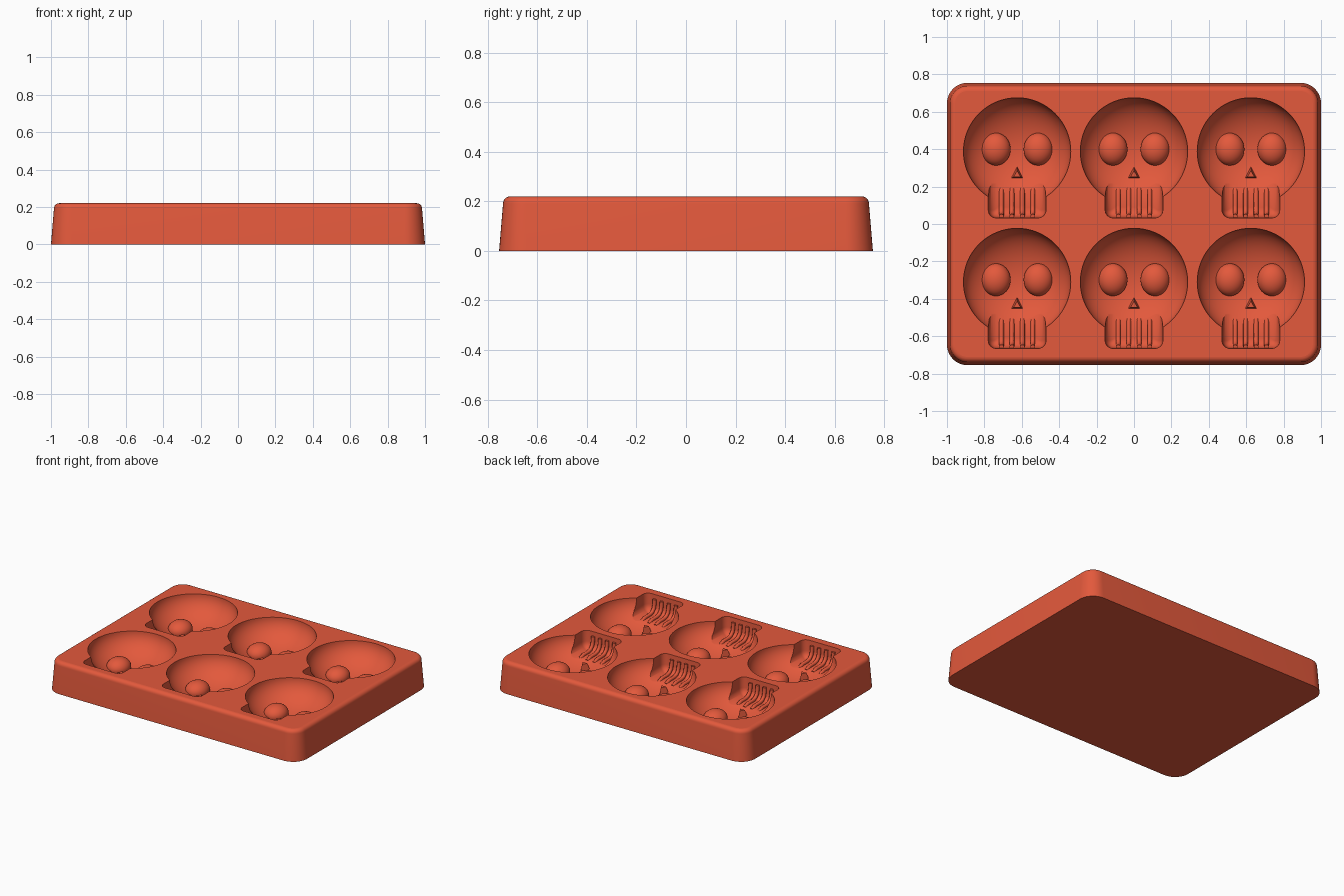
import bpy, bmesh, math
from mathutils import Matrix, Vector

if "Cube" in bpy.data.objects:
    bpy.data.objects.remove(bpy.data.objects["Cube"], do_unlink=True)

HEIGHT = 0.22
CELLS = [Vector((x, y, 0)) for x in (-0.625, 0, 0.625) for y in (-0.31, 0.388)]

terracotta = bpy.data.materials.new("terracotta red")
terracotta.use_nodes = True
terracotta.diffuse_color = (0.77, 0.1, 0.045, 1)
terracotta.node_tree.nodes["Principled BSDF"].inputs["Base Color"].default_value = (0.77, 0.1, 0.045, 1)


def finish(bm, name):
    bmesh.ops.recalc_face_normals(bm, faces=bm.faces)
    mesh = bpy.data.meshes.new(name)
    bm.to_mesh(mesh)
    bm.free()
    mesh.materials.append(terracotta)
    ob = bpy.data.objects.new(name, mesh)
    bpy.context.collection.objects.link(ob)
    return ob


def select(ob):
    bpy.ops.object.select_all(action='DESELECT')
    ob.select_set(True)
    bpy.context.view_layer.objects.active = ob


def smooth(ob, angle=35):
    select(ob)
    bpy.ops.object.shade_smooth_by_angle(angle=math.radians(angle))


def rounded_block(bm, half_x, half_y, radius, profile, center, segs=10):
    """Stack rounded rectangles; profile holds (inset, z) pairs."""
    rings = []
    for inset, z in profile:
        r = max(radius - inset, 0.008)
        ring = []
        for q, (sx, sy) in enumerate(((1, 1), (-1, 1), (-1, -1), (1, -1))):
            for i in range(segs + 1):
                a = math.pi / 2 * (q + i / segs)
                corner = Vector((sx * (half_x - inset - r), sy * (half_y - inset - r), z))
                ring.append(bm.verts.new(center + corner + Vector((math.cos(a), math.sin(a), 0)) * r))
        rings.append(ring)
    for low, high in zip(rings, rings[1:]):
        for i in range(len(low)):
            j = (i + 1) % len(low)
            bm.faces.new((low[i], low[j], high[j], high[i]))
    bm.faces.new(rings[0][::-1])
    bm.faces.new(rings[-1])


def ellipsoids(bm, centers, size, u=48, v=32):
    for c in centers:
        bmesh.ops.create_uvsphere(bm, u_segments=u, v_segments=v, radius=1,
                                  matrix=Matrix.Translation(c) @ Matrix.Diagonal((*size, 1)))


def fillet(inset, z, r, sign, steps=6):
    """Quarter round: sign 1 rounds a top edge, -1 a bottom edge."""
    arc = [(inset + r * (1 - math.cos(a)), z + sign * r * math.sin(a))
           for a in (math.pi / 2 * i / steps for i in range(steps + 1))]
    return arc if sign > 0 else arc[::-1]


# Tray body with drafted sides and a rounded top rim
bm = bmesh.new()
rounded_block(bm, 1.0, 0.755, 0.11, [(0, 0)] + fillet(0.016, HEIGHT - 0.028, 0.028, 1), Vector())
tray = finish(bm, "tray")

# Cutters: round cranium hollows and rounded jaw hollows
bm = bmesh.new()
ellipsoids(bm, [c + Vector((0, 0, HEIGHT + 0.001)) for c in CELLS], (0.287, 0.287, 0.18), 64, 40)
craniums = finish(bm, "cranium_cutter")

bm = bmesh.new()
for c in CELLS:
    rounded_block(bm, 0.157, 0.13, 0.045, fillet(0.006, 0.145, 0.05, -1) + [(0, HEIGHT + 0.05)],
                  c + Vector((0, -0.228, 0)), 6)
jaws = finish(bm, "jaw_cutter")

for cutter in (craniums, jaws):
    cutter.hide_render = True
    for p in cutter.data.polygons:
        p.use_smooth = True
    mod = tray.modifiers.new("hollow", 'BOOLEAN')
    mod.operation = 'DIFFERENCE'
    mod.solver = 'EXACT'
    mod.object = cutter
    select(tray)
    bpy.ops.object.modifier_apply(modifier=mod.name)
    bpy.data.objects.remove(cutter, do_unlink=True)

smooth(tray)
for p in tray.data.polygons:
    if abs(p.normal.z) > 0.999 and (p.center.z > HEIGHT - 0.002 or p.center.z < 0.002):
        p.use_smooth = False

# Eye domes rising from the cranium floor
bm = bmesh.new()
ellipsoids(bm, [c + Vector((s * 0.113, 0.012, 0.066)) for c in CELLS for s in (-1, 1)],
           (0.078, 0.087, 0.062), 32, 20)
smooth(finish(bm, "eyes"))

# Tapered triangular noses
bm = bmesh.new()
for c in CELLS:
    bmesh.ops.create_cone(bm, cap_ends=True, segments=3, radius1=0.047, radius2=0.022, depth=0.07,
                          matrix=Matrix.Translation(c + Vector((0, -0.125, 0.07))))
finish(bm, "noses")

# Teeth: round ridges that run along the jaw floor and up its front wall
curve = bpy.data.curves.new("teeth", 'CURVE')
curve.dimensions = '3D'
curve.bevel_depth = 0.013
curve.bevel_resolution = 3
curve.use_fill_caps = True
path = [(-0.2, 0.085), (-0.235, 0.1), (-0.29, 0.1), (-0.318, 0.108), (-0.338, 0.128), (-0.345, 0.155), (-0.348, 0.19)]
for c in CELLS:
    for x in (-0.084, -0.028, 0.028, 0.084):
        spline = curve.splines.new('POLY')
        spline.points.add(len(path) - 1)
        for point, (y, z) in zip(spline.points, path):
            point.co = (c.x + x, c.y + y, z, 1)
teeth = bpy.data.objects.new("teeth", curve)
bpy.context.collection.objects.link(teeth)
curve.materials.append(terracotta)
select(teeth)
bpy.ops.object.convert(target='MESH')
smooth(bpy.context.view_layer.objects.active, 50)
